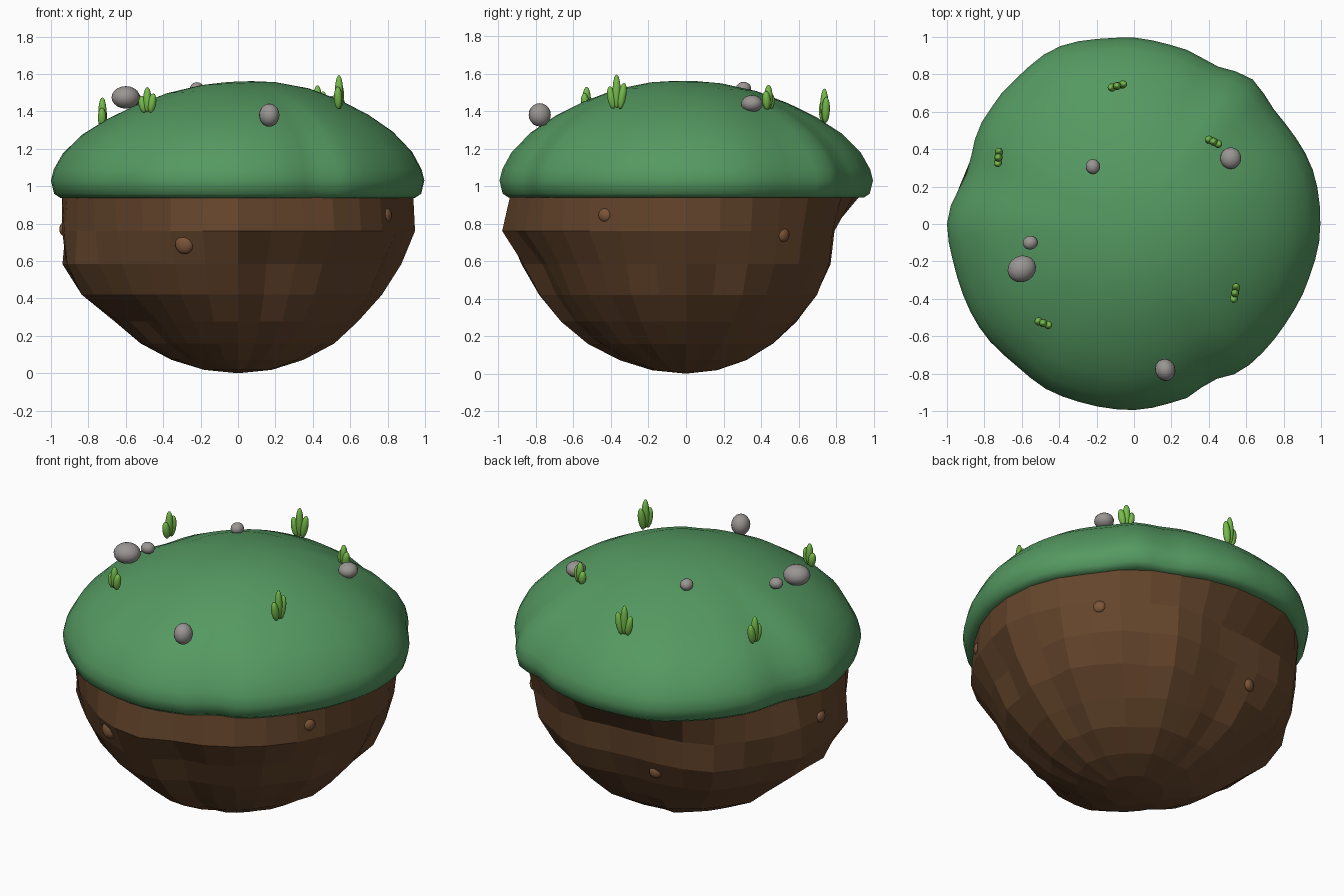
import bpy, bmesh, math, random
from mathutils import Vector, Matrix
from mathutils.bvhtree import BVHTree

if "Cube" in bpy.data.objects:
    bpy.data.objects.remove(bpy.data.objects["Cube"])

random.seed(4)


def material(name, rgb):
    m = bpy.data.materials.new(name)
    m.diffuse_color = (*rgb, 1)
    m.use_nodes = True
    m.node_tree.nodes["Principled BSDF"].inputs["Base Color"].default_value = m.diffuse_color
    return m


GRASS = material("grass", (0.09, 0.32, 0.12))
EARTH = material("earth", (0.13, 0.06, 0.025))
CLOD = material("clod", (0.20, 0.09, 0.04))
STONE = material("stone", (0.32, 0.30, 0.29))
BLADE = material("blade", (0.18, 0.50, 0.07))


def finish(bm, name, mat, smooth):
    bmesh.ops.recalc_face_normals(bm, faces=bm.faces)
    for f in bm.faces:
        f.smooth = smooth
    me = bpy.data.meshes.new(name)
    bm.to_mesh(me)
    bm.free()
    me.materials.append(mat)
    ob = bpy.data.objects.new(name, me)
    bpy.context.collection.objects.link(ob)
    return ob


def cyclic(table, deg):
    """Smooth interpolation of (angle, value) pairs around a circle."""
    deg %= 360
    pts = [(table[-1][0] - 360, table[-1][1])] + table + [(table[0][0] + 360, table[0][1])]
    for (a, u), (b, v) in zip(pts, pts[1:]):
        if a <= deg <= b:
            t = (deg - a) / (b - a)
            t = t * t * (3 - 2 * t)
            return u + (v - u) * t


def lathe(rows, n, point):
    """Rings of n vertices; the first row is capped, the last row is a pole."""
    bm = bmesh.new()
    rings = [[bm.verts.new(point(k, i, 360 * i / n)) for i in range(n)]
             for k in range(len(rows) - 1)]
    for a, b in zip(rings, rings[1:]):
        for i in range(n):
            j = (i + 1) % n
            bm.faces.new((a[i], a[j], b[j], b[i]))
    pole = bm.verts.new((0, 0, rows[-1][1]))
    for i in range(n):
        bm.faces.new((rings[-1][i], rings[-1][(i + 1) % n], pole))
    bm.faces.new(rings[0])
    return bm


# wavy outline of the grass seen from above
OUTLINE = [(14, 1.0), (39, .967), (51, 1.0), (63, .953), (76, .976), (94, 1.0), (114, 1.03),
           (131, 1.0), (145, .98), (162, .935), (180, 1.0), (194, .987), (216, .995),
           (230, .985), (243, 1.0), (255, .995), (269, .995), (286, .973), (296, .935),
           (307, .974), (327, .97), (341, .979), (357, .996)]

# grass dome, slightly higher towards +x and -y
DOME = [(.90, .94), (.95, .938), (.983, .96), (1, 1.03), (.985, 1.09), (.935, 1.18),
        (.83, 1.285), (.70, 1.37), (.55, 1.445), (.38, 1.51), (.20, 1.548), (.08, 1.558), (0, 1.56)]


def dome_point(k, i, deg):
    r, z = DOME[k]
    a = math.radians(deg)
    if z > 1.1:
        z += math.sin(math.pi * r) * (.014 * math.cos(a) - .005 * math.sin(a))
    r *= 1 + (cyclic(OUTLINE, deg) - 1) * min(1, r * 1.1)
    return r * math.cos(a), r * math.sin(a), z


finish(lathe(DOME, 64, dome_point), "grass_dome", GRASS, True)

# faceted earth underside: lower half of a sphere with ridges and dents
N, R = 32, .945
ROCK = [(R * math.cos(math.radians(t)), R - R * math.sin(math.radians(t)))
        for t in [11.25 * k for k in range(9)]]
UPPER = [(0, 1.02), (40, .96), (65, .90), (90, .83), (112, .87), (135, 1.01), (180, 1.02),
         (215, 1.0), (240, .99), (265, 1.06), (290, 1.0), (315, 1.01), (340, 1.0)]
MIDDLE = [(0, 1.0), (40, 1.02), (65, .93), (90, .86), (112, .92), (135, 1.06), (180, 1.06),
          (215, 1.05), (240, .99), (265, 1.0), (290, .92), (315, .95), (340, .97)]
LOWER = [(0, .98), (40, .98), (65, .92), (90, .87), (115, .93), (180, .98),
         (215, .91), (240, .92), (265, .99), (290, .92), (315, .92)]
ridge = [random.uniform(-.05, .03) for _ in range(N)]


def rock_point(k, i, deg):
    r, z = ROCK[k]
    if k == 0:
        r, z = .94 * cyclic(OUTLINE, deg), .96
    else:
        table = UPPER if k == 1 else MIDDLE if k < 4 else LOWER
        r *= cyclic(table, deg) + ridge[i] * (.3 if k == 1 or i % 8 == 0 else 1)
        r *= 1 + random.uniform(-.012, .012)
    a = math.radians(deg)
    return r * math.cos(a), r * math.sin(a), z


bm = lathe(ROCK, N, rock_point)
tree = BVHTree.FromBMesh(bm)
finish(bm, "earth_underside", EARTH, False)


def blob(name, mat, pos, radii, rot=Matrix.Identity(4)):
    bm = bmesh.new()
    bmesh.ops.create_uvsphere(bm, u_segments=16, v_segments=10, radius=1)
    bm.transform(Matrix.Translation(pos) @ rot @ Matrix.Diagonal((*radii, 1)))
    return finish(bm, name, mat, True)


# grey stones on the grass
for pos, radii, turn in [((-.60, -.24, 1.475), (.078, .070, .060), .5),
                         ((-.555, -.10, 1.465), (.040, .037, .034), .2),
                         ((.167, -.78, 1.38), (.054, .060, .062), .3),
                         ((.517, .352, 1.44), (.056, .058, .045), 0),
                         ((-.22, .307, 1.522), (.037, .040, .034), 0)]:
    blob("stone", STONE, pos, radii, Matrix.Rotation(turn, 4, 'Z'))

# clods set into the earth
for x, y, z, s in [(-.28, -.85, .69, .052), (.80, -.435, .845, .037), (.74, .555, .74, .037),
                   (-.25, .63, .51, .038), (-.90, 0, .77, .036)]:
    d = Vector((x, y, 0)).normalized()
    hit = tree.ray_cast(d * 2 + Vector((0, 0, z)), -d)[0]
    blob("clod", CLOD, hit - d * .008, (s * .65, s, s), Matrix.Rotation(math.atan2(y, x), 4, 'Z'))

# grass tufts: a tall middle blade between two leaning ones
for x, y, z, turn, h in [(-.485, -.53, 1.395, -20, .135), (.54, -.37, 1.415, 80, .18),
                         (.425, .44, 1.41, -25, .13), (-.09, .738, 1.34, 15, .18),
                         (-.725, .355, 1.315, 85, .16)]:
    for side, size in [(-1, .68), (0, 1), (1, .78)]:
        half = h * size / 2
        rot = Matrix.Rotation(math.radians(turn), 4, 'Z') @ Matrix.Rotation(side * .17, 4, 'Y')
        base = Vector((x, y, z)) + rot @ Vector((side * .018, 0, half))
        blob("grass_blade", BLADE, base, (.022, .022, half), rot)
